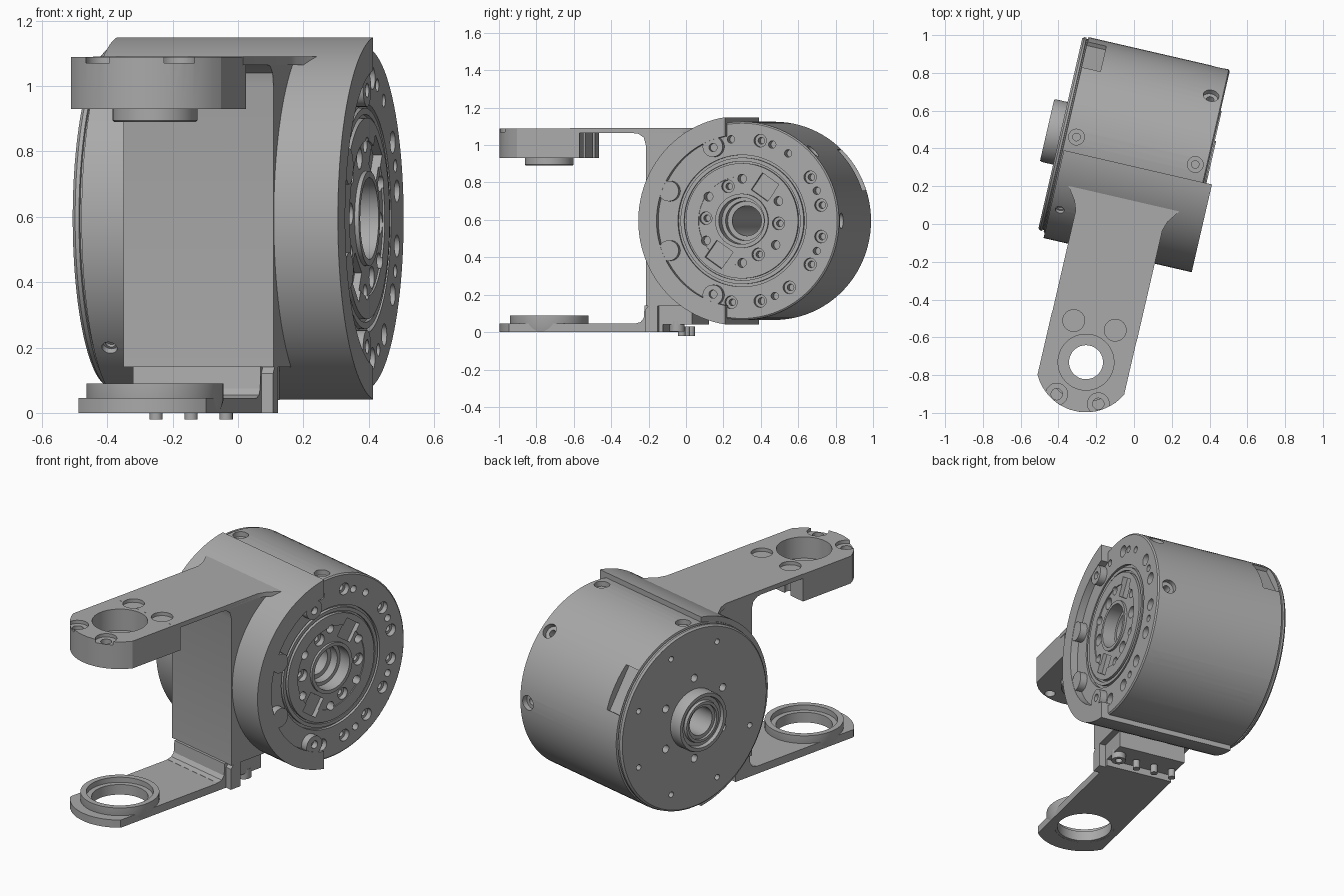
import bpy, bmesh, math
from mathutils import Matrix, Vector

if "Cube" in bpy.data.objects:
    bpy.data.objects.remove(bpy.data.objects["Cube"])

GREY = (0.40, 0.40, 0.40, 1)
mat = bpy.data.materials.new("machined grey")
mat.use_nodes = True
mat.diffuse_color = GREY
mat.node_tree.nodes["Principled BSDF"].inputs["Base Color"].default_value = GREY

TURN = Matrix.Rotation(math.radians(-13), 4, "Z")
# plane coordinates (y, z), depth along x
SIDE = Matrix(((0, 0, 1, 0), (1, 0, 0, 0), (0, 1, 0, 0), (0, 0, 0, 1)))
HUB = Matrix.Translation((0, 0.38, 0.595))
DRUM = HUB @ SIDE
EYE = Matrix.Translation((-0.083, -0.77, 0))


def move(x, y, z):
    return Matrix.Translation((x, y, z))


def lathe(bm, profile, m, steps=64, closed=True):
    """Revolve (radius, height) points about the local z axis."""
    t = bmesh.new()
    vs = [t.verts.new((r, 0, h)) for r, h in profile]
    es = [t.edges.new(p) for p in zip(vs, vs[1:])]
    if closed:
        es.append(t.edges.new((vs[-1], vs[0])))
    bmesh.ops.spin(t, geom=vs + es, cent=(0, 0, 0), axis=(0, 0, 1),
                   angle=math.tau, steps=steps, use_merge=True)
    bmesh.ops.remove_doubles(t, verts=t.verts, dist=1e-5)
    add(bm, t, m)


def prism(bm, pts, lo, hi, m=Matrix()):
    t = bmesh.new()
    f = t.faces.new([t.verts.new((a, b, lo)) for a, b in pts])
    up = bmesh.ops.extrude_face_region(t, geom=[f])["geom"]
    bmesh.ops.translate(t, vec=(0, 0, hi - lo),
                        verts=[v for v in up if isinstance(v, bmesh.types.BMVert)])
    add(bm, t, m)


def add(bm, t, m):
    t.transform(m)
    bmesh.ops.recalc_face_normals(t, faces=t.faces)
    me = bpy.data.meshes.new("tmp")
    t.to_mesh(me)
    t.free()
    bm.from_mesh(me)
    bpy.data.meshes.remove(me)


def rect(a0, a1, b0, b1):
    return [(a0, b0), (a1, b0), (a1, b1), (a0, b1)]


def pin(bm, r, lo, hi, m, steps=20):
    lathe(bm, [(0, lo), (r, lo), (r, hi), (0, hi)], m, steps, False)


def counterbore(bm, r_in, r_out, depth, step, m, steps=20):
    """Stepped hole cutter that enters along local -z at the origin."""
    lathe(bm, [(0, -depth), (r_in, -depth), (r_in, -step), (r_out, -step),
               (r_out, 0.04), (0, 0.04)], m, steps, False)


def finish(name, bm, cutter=None):
    def to_object(n, b):
        me = bpy.data.meshes.new(n)
        b.to_mesh(me)
        b.free()
        o = bpy.data.objects.new(n, me)
        bpy.context.collection.objects.link(o)
        return o
    ob = to_object(name, bm)
    if cutter:
        cut = to_object(name + "_cutter", cutter)
        cut.hide_render = True
        mod = ob.modifiers.new("holes", "BOOLEAN")
        mod.operation, mod.solver, mod.object = "DIFFERENCE", "EXACT", cut
        dg = bpy.context.evaluated_depsgraph_get()
        me = bpy.data.meshes.new_from_object(ob.evaluated_get(dg))
        ob.modifiers.clear()
        ob.data = me
        bpy.data.objects.remove(cut)
    ob.data.transform(TURN)
    ob.data.materials.clear()
    ob.data.materials.append(mat)
    bpy.ops.object.select_all(action="DESELECT")
    ob.select_set(True)
    bpy.context.view_layer.objects.active = ob
    bpy.ops.object.shade_smooth_by_angle(angle=math.radians(30))


def at(r, deg, u):
    a = math.radians(deg)
    return DRUM @ move(r * math.cos(a), r * math.sin(a), u)


def radial(u, deg, r):
    return HUB @ move(u, 0, 0) @ Matrix.Rotation(math.radians(deg - 90), 4, "X") @ move(0, 0, r)


# Motor drum with hub face, cover plate, rear boss and through bore
drum, cut = bmesh.new(), bmesh.new()
lathe(drum, [(.08, -.54), (.10, -.54), (.10, -.555), (.115, -.555), (.12, -.54), (.14, -.54),
             (.145, -.56), (.165, -.56), (.17, -.55), (.17, -.488), (.515, -.488), (.525, -.478),
             (.525, -.466), (.518, -.464), (.518, -.458), (.53, -.456), (.53, .305), (.522, .312),
             (.352, .312), (.352, .295), (.338, .295), (.338, .312), (.318, .312), (.318, .30),
             (.308, .30), (.308, .318), (.238, .318), (.238, .312), (.145, .312), (.145, .325),
             (.125, .325), (.125, .25), (.105, .25), (.105, .2), (.08, .2)], DRUM, 96)
for d in (77, 32, 11, -11, -32, -54, -77, -98, 172, 188):
    counterbore(cut, .018, .034, .08, .03, at(.44, d, .312))
for d in (98, 68, 55, 21.5, -21.5, -66):
    pin(cut, .02, .25, .36, at(.44, d, 0))
for d in (113, 176, 296, 356):
    counterbore(cut, .018, .034, .08, .03, at(.2, d, .312))
for d in (28, 90, 145, 208, 270, 325):
    pin(cut, .024, .25, .36, at(.225, d, 0))
for d in (55, 235):
    prism(cut, rect(.165, .275, -.055, .055), .29, .36,
          DRUM @ Matrix.Rotation(math.radians(d), 4, "Z"))
for i in range(8):
    pin(cut, .016, -.6, -.44, at(.43, 22.5 + 45 * i, 0))
for i in range(6):
    pin(cut, .022, -.6, -.44, at(.235, 60 * i + 30, 0))
for u, d in ((.245, 90), (.245, 45), (.245, 0), (.245, -45), (.245, -90),
             (-.4, 90), (-.4, -55), (-.4, -90)):
    counterbore(cut, .02, .042, .09, .03, radial(u, d, .53))
for d in (32, -27):
    prism(cut, rect(-.05, .05, -.13, .13), -.04, .1, radial(-.405, d, .53))
prism(cut, rect(-.08, .08, -.06, .06), -.07, .1, radial(.07, -68, .53))
finish("motor_drum", drum, cut)

# Half shell clasping the drum
shell, cut = bmesh.new(), bmesh.new()
lathe(shell, [(.50, -.45), (.56, -.45), (.56, .355), (.46, .355), (.46, .29), (.50, .29)], DRUM, 96)
prism(cut, rect(.297, 1.2, -.2, 1.4), -.8, .8, SIDE)
for d in (135, 225):
    counterbore(cut, .016, .024, .05, .02, radial(-.4, d, .56))
finish("clamp_shell", shell, cut)

# Screw lugs along the shell's inner edge
lugs, cut = bmesh.new(), bmesh.new()
for d in (111, 158, 202, 249):
    pin(lugs, .055, .30, .353, at(.425, d, 0), 32)
    pin(cut, .022, .32, .4, at(.42, d, 0))
finish("shell_lugs", lugs, cut)

# Front column
column = bmesh.new()
prism(column, [(-.185, .14), (.1, .14), (.1, 1.08), (-.27, 1.08), (-.27, 1.066), (-.225, 1.06),
               (-.196, 1.04), (-.185, 1.0)], -.317, .154, SIDE)
finish("front_column", column)


def arm_outline(half, end):
    """Arm plan: straight sides closed by an arc about the eye."""
    a = math.asin(half / .265)
    arc = [(-.083 + .265 * math.sin(t), -.77 - .265 * math.cos(t))
           for t in (a * (i / 8 - 1) for i in range(17))]
    return arc + [(-.083 + half, end), (-.083 - half, end)]


# Upper arm plate, flared where it meets the shell
plate, cut = bmesh.new(), bmesh.new()
prism(plate, [(-.317, -.6), (.154, -.6), (.154, 0), (.17, .05), (.22, .12), (.22, .14),
              (-.385, .14), (-.385, .12), (-.335, .05), (-.317, 0)], 1.064, 1.09)
pin(cut, .058, 1.07, 1.2, EYE @ move(.113, .2, 0))
pin(cut, .058, 1.07, 1.2, EYE @ move(-.113, .2, 0))
finish("upper_arm", plate, cut)

# Thick upper arm head with bearing seat and screws
head, cut = bmesh.new(), bmesh.new()
prism(head, arm_outline(.2355, -.55), .93, 1.0895)
lathe(cut, [(0, .9), (.09, .9), (.09, .965), (.148, .965), (.148, 1.2), (0, 1.2)], EYE, 48, False)
for x in (-.113, .113):
    for y in (-.2, .2):
        counterbore(cut, .03, .058, .2, .02, EYE @ move(x, y, 1.09))
finish("upper_arm_head", head, cut)

boss = bmesh.new()
lathe(boss, [(.09, .89), (.125, .89), (.13, .895), (.13, .94), (.09, .94)], EYE, 48)
finish("upper_boss", boss)

# Lower arm plate with bearing ring
lower, cut = bmesh.new(), bmesh.new()
prism(lower, arm_outline(.2, -.1), 0, .045)
pin(cut, .165, -.1, .2, EYE, 48)
finish("lower_arm", lower, cut)
ring = bmesh.new()
lathe(ring, [(.15, .001), (.2, .001), (.21, .04), (.21, .09), (.178, .09), (.178, .06),
             (.15, .06)], EYE, 64)
finish("lower_bearing_ring", ring)

# Raised foot joining the lower arm to the column
foot, cut = bmesh.new(), bmesh.new()
prism(foot, [(-.25, .02), (-.25, .046), (-.222, .054), (-.205, .075), (-.2, .142), (.06, .142),
             (.06, .04), (-.12, .04), (-.14, .02)], -.283, .117, SIDE)
for x in (-.25, -.14, -.03, .08):
    pin(foot, .04, .004, .06, move(x, -.03, 0))
    pin(cut, .02, -.02, .03, move(x, -.03, 0))
finish("lower_foot", foot, cut)
gusset = bmesh.new()
prism(gusset, [(-.19, 0), (-.12, 0), (-.12, .14), (-.17, .14), (-.19, .12)], .1, .154, SIDE)
finish("foot_gusset", gusset)
